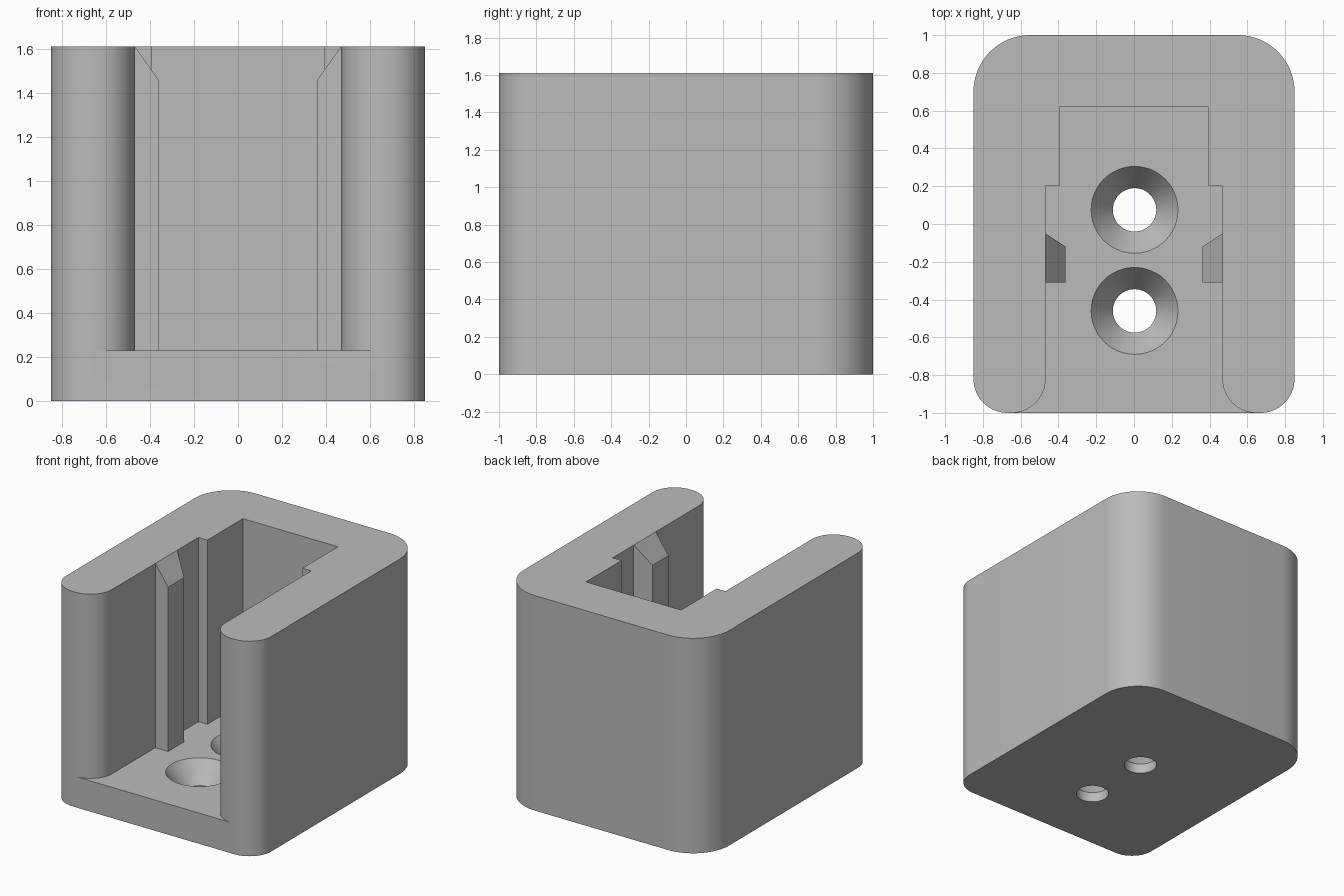
import bpy
import bmesh
from math import cos, sin, radians

if "Cube" in bpy.data.objects:
    bpy.data.objects.remove(bpy.data.objects["Cube"], do_unlink=True)

HALF_W, HEIGHT, FLOOR = 0.85, 1.61, 0.23
SLOT, FRONT_R, BACK_R = 0.468, 0.18, 0.3

grey = bpy.data.materials.new("light grey plastic")
grey.use_nodes = True
colour = (0.5, 0.5, 0.5, 1)
grey.diffuse_color = colour
grey.node_tree.nodes["Principled BSDF"].inputs["Base Color"].default_value = colour


def arc(cx, cy, r, start, end, n=16):
    angles = [radians(start + (end - start) * i / n) for i in range(n + 1)]
    return [(cx + r * cos(a), cy + r * sin(a)) for a in angles]


def mirrored(half):
    """Close a right-hand outline with its mirror image."""
    return half + [(-x, y) for x, y in reversed(half)]


def finish(bm, name):
    bmesh.ops.recalc_face_normals(bm, faces=bm.faces)
    mesh = bpy.data.meshes.new(name)
    bm.to_mesh(mesh)
    bm.free()
    mesh.materials.append(grey)
    obj = bpy.data.objects.new(name, mesh)
    bpy.context.collection.objects.link(obj)
    return obj


def prism(name, outline, z0, z1):
    bm = bmesh.new()
    face = bm.faces.new([bm.verts.new((x, y, z0)) for x, y in outline])
    top = bmesh.ops.extrude_face_region(bm, geom=[face])["geom"]
    verts = [v for v in top if isinstance(v, bmesh.types.BMVert)]
    bmesh.ops.translate(bm, verts=verts, vec=(0, 0, z1 - z0))
    return finish(bm, name)


def lathe(name, x, y, profile, n=48):
    """Solid of revolution from (radius, height) pairs."""
    bm = bmesh.new()
    rings = [[bm.verts.new((px, py, z)) for px, py in arc(x, y, r, 0, 360, n)[:-1]]
             for r, z in profile]
    for a, b in zip(rings, rings[1:]):
        for i in range(n):
            j = (i + 1) % n
            bm.faces.new((a[i], a[j], b[j], b[i]))
    bm.faces.new(rings[0])
    bm.faces.new(rings[-1])
    return finish(bm, name)


def cut(obj, cutter):
    cutter.hide_render = True
    mod = obj.modifiers.new("cut", 'BOOLEAN')
    mod.operation = 'DIFFERENCE'
    mod.solver = 'EXACT'
    mod.object = cutter
    bpy.context.view_layer.objects.active = obj
    bpy.ops.object.modifier_apply(modifier=mod.name)
    bpy.data.objects.remove(cutter, do_unlink=True)


# Rounded outer block
outline = mirrored(arc(HALF_W - FRONT_R, -1 + FRONT_R, FRONT_R, -90, 0)
                   + arc(HALF_W - BACK_R, 1 - BACK_R, BACK_R, 0, 90))
holder = prism("holder_body", outline, 0, HEIGHT)

# Stepped slot, open at the front and top, with flared mouth
flare = SLOT + FRONT_R
slot = mirrored([(flare, -1.1)]
                + arc(flare, -1 + FRONT_R, FRONT_R, 270, 180)
                + [(SLOT, 0.2), (0.394, 0.2), (0.394, 0.62)])
cut(holder, prism("slot_cutter", slot, FLOOR, HEIGHT + 0.2))

# Countersunk screw holes
for y in (0.075, -0.46):
    cut(holder, lathe("screw_hole_cutter", 0.003, y,
                      [(0.115, -0.1), (0.115, 0.075), (0.23, FLOOR), (0.23, FLOOR + 0.1)]))

bpy.ops.object.select_all(action='DESELECT')
holder.select_set(True)
bpy.context.view_layer.objects.active = holder
bpy.ops.object.shade_smooth_by_angle(angle=radians(25))

# Guide ribs on the slot walls, with sloped tops
for side, name in ((1, "left_guide_rib"), (-1, "right_guide_rib")):
    wall, inner = SLOT * side, 0.362 * side
    rib = prism(name, [(wall, -0.31), (inner, -0.31), (inner, -0.12), (wall, -0.05)],
                FLOOR, HEIGHT)
    for v in rib.data.vertices:
        if v.co.z > 1 and abs(v.co.x) < 0.4:
            v.co.z = 1.46
